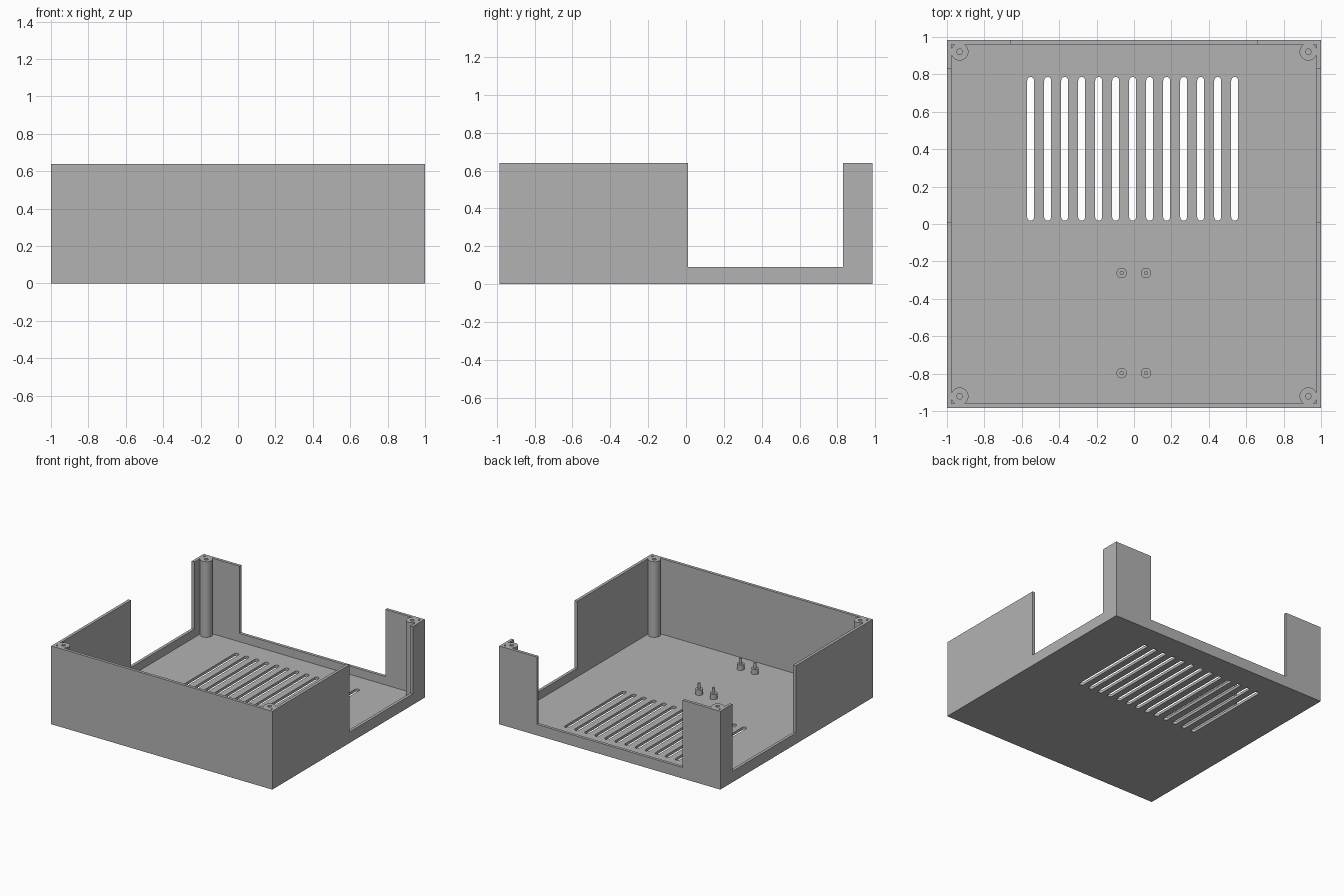
import bpy, bmesh, math

if "Cube" in bpy.data.objects:
    bpy.data.objects.remove(bpy.data.objects["Cube"])

W, D, H = 1.0, 0.985, 0.64      # half width, half depth, height
T, FLOOR, LIP = 0.024, 0.022, 0.09

grey = bpy.data.materials.new("plain_grey")
grey.diffuse_color = (0.45, 0.45, 0.45, 1)
grey.use_nodes = True
grey.node_tree.nodes["Principled BSDF"].inputs["Base Color"].default_value = grey.diffuse_color


def finish(name, bm):
    bmesh.ops.recalc_face_normals(bm, faces=bm.faces)
    mesh = bpy.data.meshes.new(name)
    bm.to_mesh(mesh)
    bm.free()
    obj = bpy.data.objects.new(name, mesh)
    bpy.context.collection.objects.link(obj)
    mesh.materials.append(grey)
    return obj


def activate(obj):
    bpy.ops.object.select_all(action='DESELECT')
    obj.select_set(True)
    bpy.context.view_layer.objects.active = obj


def prism(name, outline, z0, z1):
    """Extrude an xy outline from z0 to z1."""
    bm = bmesh.new()
    face = bm.faces.new([bm.verts.new((x, y, z0)) for x, y in outline])
    up = bmesh.ops.extrude_face_region(bm, geom=[face])["geom"]
    verts = [v for v in up if isinstance(v, bmesh.types.BMVert)]
    bmesh.ops.translate(bm, verts=verts, vec=(0, 0, z1 - z0))
    return finish(name, bm)


def box(name, x0, x1, y0, y1, z0, z1):
    return prism(name, [(x0, y0), (x1, y0), (x1, y1), (x0, y1)], z0, z1)


def lathe(name, x, y, profile, n=32):
    """Revolve (radius, z) points around a vertical axis at x, y."""
    bm = bmesh.new()
    vs = [bm.verts.new((r, 0, z)) for r, z in profile]
    es = [bm.edges.new(p) for p in zip(vs, vs[1:])]
    bmesh.ops.spin(bm, geom=vs + es, cent=(0, 0, 0), axis=(0, 0, 1),
                   angle=math.tau, steps=n)
    bmesh.ops.remove_doubles(bm, verts=bm.verts, dist=1e-5)
    bmesh.ops.translate(bm, verts=bm.verts, vec=(x, y, 0))
    obj = finish(name, bm)
    activate(obj)
    bpy.ops.object.shade_smooth_by_angle(angle=math.radians(35))
    return obj


def cut(target, cutter):
    cutter.hide_render = True
    mod = target.modifiers.new("cut", 'BOOLEAN')
    mod.operation, mod.solver, mod.object = 'DIFFERENCE', 'EXACT', cutter
    activate(target)
    bpy.ops.object.modifier_apply(modifier=mod.name)
    bpy.data.objects.remove(cutter)


# Open tray
case = box("case", -W, W, -D, D, 0, H)
cut(case, box("cavity", -W + T, W - T, -D + T, D - T, FLOOR, H + 0.1))
# Openings in both sides and in the back wall
cut(case, box("side_opening", -W - 0.1, W + 0.1, 0.01, 0.83, LIP, H + 0.1))
cut(case, box("back_opening", -0.66, 0.66, 0.9, D + 0.1, LIP, H + 0.1))

# Row of round-ended vent slots through the floor
SLOT_R, Y0, Y1 = 0.0185, 0.018, 0.786
for i in range(13):
    cx = -0.007 + (i - 6) * 0.0909
    outline = []
    for k in range(18):
        a = math.pi * (k if k < 9 else k - 1) / 8
        cy = Y1 - SLOT_R if k < 9 else Y0 + SLOT_R
        outline.append((cx + SLOT_R * math.cos(a), cy + SLOT_R * math.sin(a)))
    cut(case, prism("slot", outline, -0.05, FLOOR + 0.03))

# Corner screw posts with blind holes
for sx in (-1, 1):
    for sy in (-1, 1):
        lathe("corner_post", sx * 0.932, sy * 0.921,
              [(0, 0.01), (0.047, 0.01), (0.047, H), (0.015, H),
               (0.015, 0.3), (0, 0.3)])

# Board standoffs with locating pins
for x in (-0.066, 0.064):
    for y in (-0.262, -0.797):
        lathe("standoff", x, y,
              [(0, 0.01), (0.028, 0.01), (0.028, 0.065), (0.011, 0.065),
               (0.011, 0.11), (0, 0.11)], 24)
